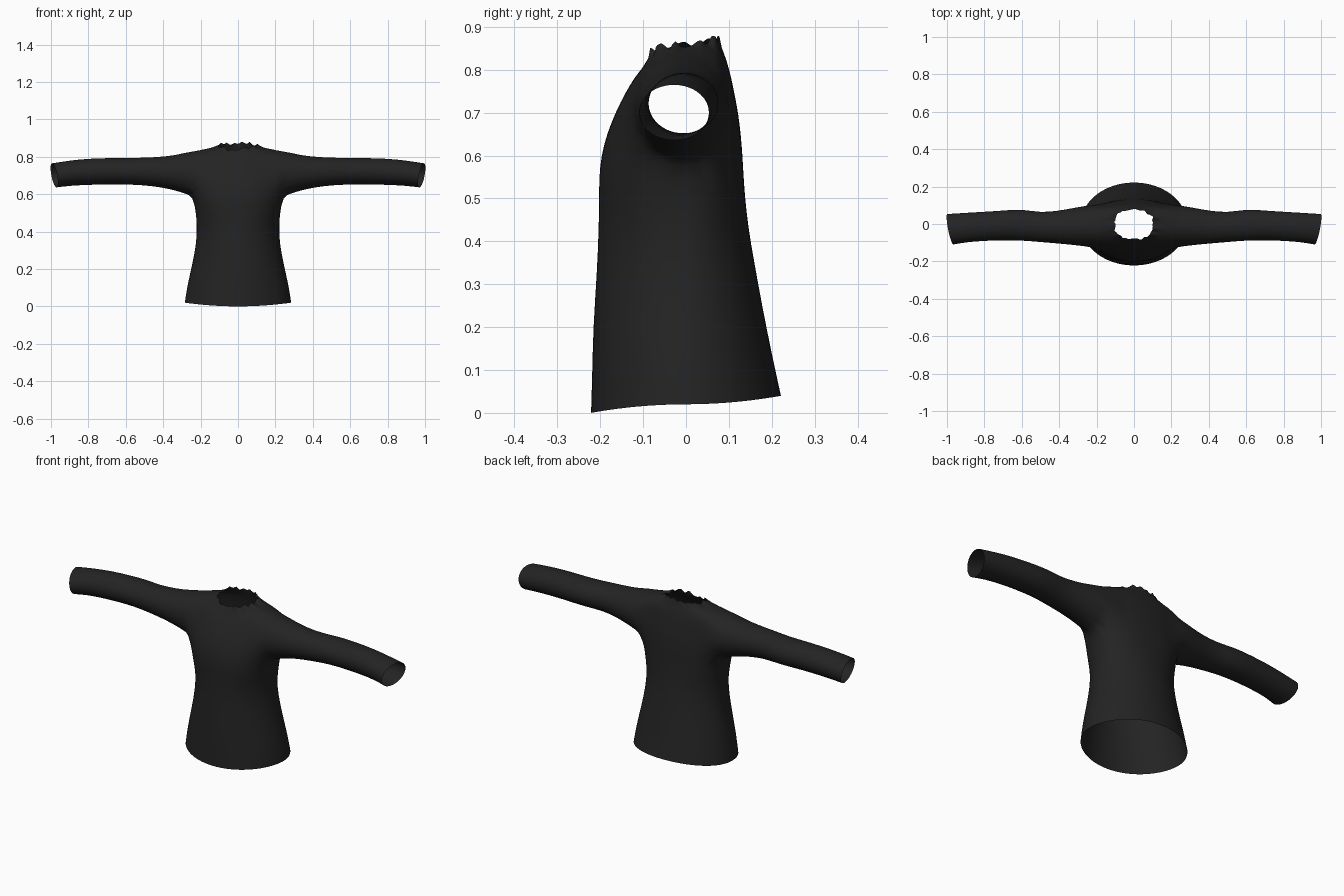
import bpy, bmesh, math, random
from mathutils import Vector

if "Cube" in bpy.data.objects:
    bpy.data.objects.remove(bpy.data.objects["Cube"])
random.seed(4)

cloth = bpy.data.materials.new("black cloth")
cloth.diffuse_color = (0.017, 0.017, 0.017, 1)
cloth.use_nodes = True
cloth.node_tree.nodes["Principled BSDF"].inputs["Base Color"].default_value = cloth.diffuse_color

SEG = 48
# Torso rings: half width, front y, back y, height at front / side / back
TORSO = [
    (.285, -.222, .222, .00, .02, .04), (.272, -.219, .200, .10, .11, .14),
    (.248, -.217, .178, .20, .21, .25), (.222, -.208, .158, .33, .34, .36),
    (.220, -.204, .146, .43, .43, .43), (.225, -.203, .138, .50, .50, .50),
    (.236, -.203, .134, .55, .555, .56), (.250, -.198, .132, .60, .60, .60),
    (.262, -.185, .128, .65, .65, .65), (.268, -.165, .122, .70, .70, .70),
    (.272, -.140, .112, .75, .75, .75), (.272, -.118, .105, .785, .80, .785),
    (.250, -.105, .098, .80, .832, .81), (.190, -.097, .092, .812, .838, .83),
    (.140, -.090, .083, .825, .848, .852), (.105, -.083, .075, .838, .865, .875),
]
# Sleeve rings: x, front y, back y, bottom z, top z
SLEEVE = [
    (.240, -.122, .100, .588, .828), (.280, -.118, .094, .602, .822),
    (.330, -.112, .085, .618, .810), (.400, -.105, .072, .635, .800),
    (.500, -.097, .060, .648, .795), (.600, -.088, .081, .652, .793),
    (.700, -.087, .072, .652, .793), (.800, -.090, .066, .650, .790),
    (.900, -.098, .060, .645, .780), (.982, -.110, .054, .636, .765),
]

bm = bmesh.new()

# Torso: loft of rounded rings, open at hem and neck
rings = []
for k, (w, yf, yb, zf, zs, zb) in enumerate(TORSO):
    ring = []
    e = 1.0 if k < 5 else 0.88
    for i in range(SEG):
        t = 2 * math.pi * i / SEG
        c, s = math.cos(t), math.sin(t)
        x = w * math.copysign(abs(c) ** e, c)
        y = (yb if s > 0 else -yf) * math.copysign(abs(s) ** e, s)
        z = zs + ((zb if s > 0 else zf) - zs) * s * s
        if k == len(TORSO) - 1:              # ragged neck edge
            r = random.uniform(-.10, .10)
            x, y, z = x * (1 + r), y * (1 + r), z + random.uniform(-.014, .012)
        ring.append(bm.verts.new((x, y, z)))
    rings.append(ring)
for a, b in zip(rings, rings[1:]):
    for i in range(SEG):
        j = (i + 1) % SEG
        bm.faces.new((a[i], a[j], b[j], b[i]))


def frame(ring):
    x, yf, yb, zb, zt = ring
    return x, (yf + yb) / 2, (yb - yf) / 2, (zb + zt) / 2, (zt - zb) / 2


def unit(v, ring):
    x, yc, ry, zc, rz = frame(ring)
    return Vector(((v.co.y - yc) / ry, (v.co.z - zc) / rz))


# Armholes: remove the torso inside the first sleeve ring
bmesh.ops.delete(bm, geom=[v for v in bm.verts if abs(v.co.x) > .17
                           and unit(v, SLEEVE[0]).length < .98], context='VERTS')


def place(verts, dirs, ring, side, cuff=False):
    x, yc, ry, zc, rz = frame(ring)
    for v, d in zip(verts, dirs):
        dx = .016 * d.x + .012 * d.y if cuff else 0
        v.co = (side * (x + dx), yc + ry * d.x, zc + rz * d.y)


# Sleeves: armhole edge fitted to an oval, then extruded ring by ring
for side in (1, -1):
    edges = [e for e in bm.edges if e.is_boundary and
             all(v.co.x * side > .15 and v.co.z > .45 for v in e.verts)]
    near = {}
    for e in edges:
        p, q = e.verts
        near.setdefault(p, []).append(q)
        near.setdefault(q, []).append(p)
    d = {v: unit(v, SLEEVE[0]).normalized() for v in near}
    for _ in range(12):
        d = {v: (d[v] * 2 + sum((d[n] for n in near[v]), Vector((0, 0)))).normalized()
             for v in near}
    place(d.keys(), d.values(), SLEEVE[0], side)
    for k in range(1, len(SLEEVE)):
        geom = bmesh.ops.extrude_edge_only(bm, edges=edges)["geom"]
        verts = [g for g in geom if isinstance(g, bmesh.types.BMVert)]
        new = set(verts)
        edges = [g for g in geom if isinstance(g, bmesh.types.BMEdge)
                 and all(v in new for v in g.verts)]
        dirs = [unit(v, SLEEVE[k - 1]).normalized() for v in verts]
        place(verts, dirs, SLEEVE[k], side, k == len(SLEEVE) - 1)

bmesh.ops.recalc_face_normals(bm, faces=bm.faces[:])
me = bpy.data.meshes.new("long_sleeve_shirt")
bm.to_mesh(me)
bm.free()
me.materials.append(cloth)
shirt = bpy.data.objects.new("long_sleeve_shirt", me)
bpy.context.collection.objects.link(shirt)
me.polygons.foreach_set("use_smooth", [True] * len(me.polygons))
sub = shirt.modifiers.new("soft cloth", 'SUBSURF')
sub.levels = sub.render_levels = 1
